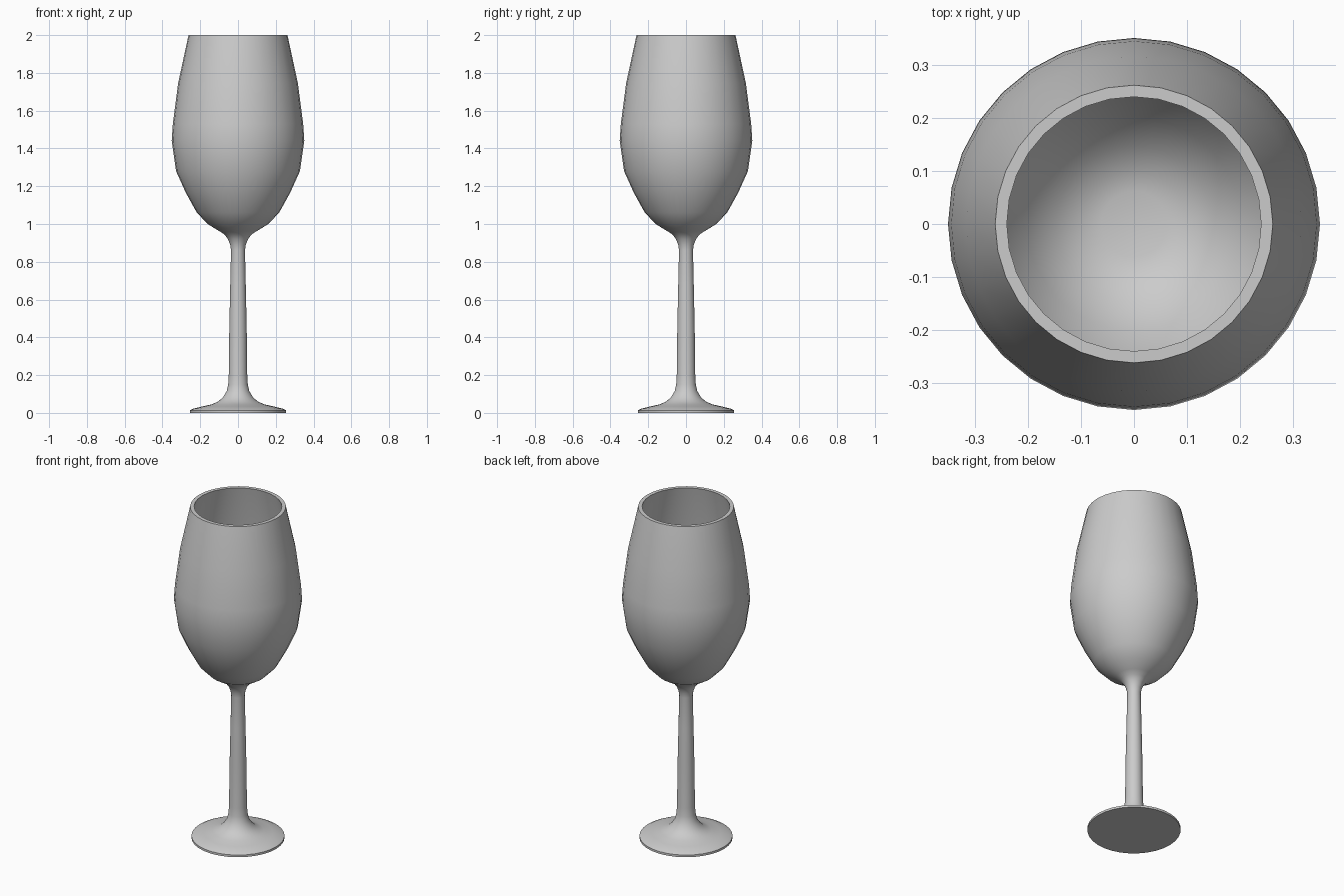
import bpy, bmesh, math

if "Cube" in bpy.data.objects:
    bpy.data.objects.remove(bpy.data.objects["Cube"])

SIDES = 32

# Profile (radius, height): foot, stem, bowl outside, rim, bowl inside
foot = [(0.255, 0.0), (0.255, 0.013), (0.235, 0.023), (0.19, 0.034), (0.14, 0.045),
        (0.105, 0.06), (0.08, 0.082), (0.06, 0.115), (0.052, 0.15)]
stem = [(0.049, 0.2), (0.046, 0.45), (0.041, 0.68), (0.037, 0.86), (0.041, 0.89),
        (0.053, 0.92), (0.072, 0.945)]
bowl_out = [(0.1, 0.963), (0.158, 0.998), (0.218, 1.06), (0.276, 1.165), (0.328, 1.28),
            (0.351, 1.44), (0.345, 1.53), (0.317, 1.745), (0.262, 2.0)]
bowl_in = [(0.24, 2.0), (0.295, 1.745), (0.323, 1.53), (0.329, 1.44), (0.307, 1.29),
           (0.257, 1.18), (0.202, 1.08), (0.147, 1.022), (0.1, 0.995), (0.062, 0.985)]
profile = foot + stem + bowl_out + bowl_in

# Revolve the profile around z
bm = bmesh.new()
rings = [[bm.verts.new((r * math.cos(2 * math.pi * i / SIDES),
                        r * math.sin(2 * math.pi * i / SIDES), z))
          for i in range(SIDES)] for r, z in profile]
for a, b in zip(rings, rings[1:]):
    for i in range(SIDES):
        j = (i + 1) % SIDES
        bm.faces.new((a[i], a[j], b[j], b[i]))

# Flat caps: underside of the foot and floor of the bowl
bm.faces.new(rings[0][::-1])
bm.faces.new(rings[-1])

mesh = bpy.data.meshes.new("wine_glass")
bm.to_mesh(mesh)
bm.free()
glass = bpy.data.objects.new("wine_glass", mesh)
bpy.context.collection.objects.link(glass)

# Smooth shading with crisp rim and foot edges
bpy.context.view_layer.objects.active = glass
glass.select_set(True)
bpy.ops.object.shade_smooth_by_angle(angle=math.radians(40))
